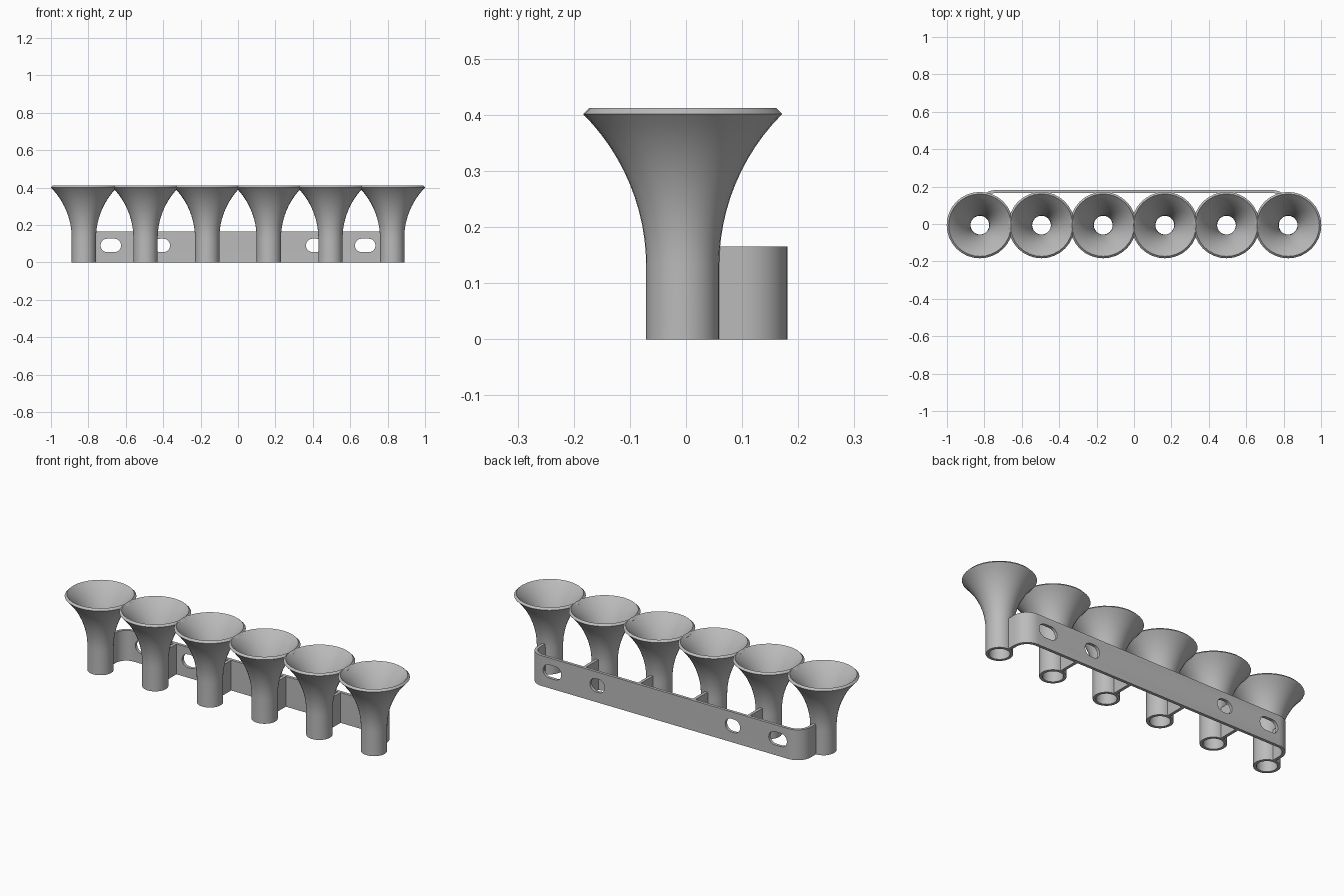
import bpy, bmesh
from math import sin, cos, pi, radians

cube = bpy.data.objects.get("Cube")
if cube:
    bpy.data.objects.remove(cube)

grey = bpy.data.materials.new("grey")
grey.use_nodes = True
GREY = (0.5, 0.5, 0.5, 1)
grey.diffuse_color = GREY
grey.node_tree.nodes["Principled BSDF"].inputs["Base Color"].default_value = GREY

SPACING = 0.3296
ROW_Y = -0.006
STRAP_H = 0.165
BACK = 0.181
THICK = 0.016


def add_object(name, bm):
    bmesh.ops.recalc_face_normals(bm, faces=bm.faces)
    mesh = bpy.data.meshes.new(name)
    bm.to_mesh(mesh)
    bm.free()
    mesh.materials.append(grey)
    ob = bpy.data.objects.new(name, mesh)
    bpy.context.collection.objects.link(ob)
    return ob


def add_prism(bm, outline, direction):
    face = bm.faces.new([bm.verts.new(p) for p in outline])
    new = bmesh.ops.extrude_face_region(bm, geom=[face])["geom"]
    bmesh.ops.translate(bm, vec=direction,
                        verts=[v for v in new if isinstance(v, bmesh.types.BMVert)])


def smooth(ob):
    bpy.ops.object.select_all(action='DESELECT')
    ob.select_set(True)
    bpy.context.view_layer.objects.active = ob
    bpy.ops.object.shade_smooth_by_angle(angle=radians(30))


# Trumpet: straight tube whose two walls flare along concentric arcs
def flare(radius, steps=12):
    angles = [radians(45) * i / steps for i in range(steps + 1)]
    return [(0.449 - radius * cos(a), 0.13 + radius * sin(a)) for a in angles]


def make_trumpet(segments=32):
    outer, inner = flare(0.384), flare(0.399)
    profile = [(outer[0][0], 0)] + outer + inner[::-1] + [(inner[0][0], 0)]
    bm = bmesh.new()
    rings = []
    for s in range(segments):
        a = 2 * pi * s / segments
        rings.append([bm.verts.new((r * cos(a), r * sin(a), z)) for r, z in profile])
    n = len(profile)
    for s in range(segments):
        here, there = rings[s], rings[(s + 1) % segments]
        for i in range(n):
            j = (i + 1) % n
            bm.faces.new((here[i], there[i], there[j], here[j]))
    return add_object("trumpet_1", bm)


trumpet = make_trumpet()
smooth(trumpet)
centres = [(i - 2.5) * SPACING for i in range(6)]
trumpet.location = (centres[0], ROW_Y, 0)
for i, x in enumerate(centres[1:], 2):
    copy = bpy.data.objects.new(f"trumpet_{i}", trumpet.data)
    copy.location = (x, ROW_Y, 0)
    bpy.context.collection.objects.link(copy)

# Mounting strap: flat bar with rounded ends turning forward into the end tubes
BEND = 0.08
END_Y = 0.048


def strap_edge(radius):
    cx, cy = 2.5 * SPACING - BEND, BACK - BEND
    arc = [(cx + radius * cos(a), cy + radius * sin(a), 0)
           for a in [pi / 2 * i / 10 for i in range(11)]]
    half = [(cx + radius, END_Y, 0)] + arc
    return half + [(-x, y, z) for x, y, z in reversed(half)]


bm = bmesh.new()
add_prism(bm, strap_edge(BEND) + strap_edge(BEND - THICK)[::-1], (0, 0, STRAP_H))
strap = add_object("mounting_strap", bm)

# Rounded slots through the strap
bm = bmesh.new()
SLOT_R = 0.036
for x, width in ((0.68, 0.11), (0.408, 0.09)):
    for side in (-1, 1):
        shift = width / 2 - SLOT_R
        outline = []
        for end in (1, -1):
            for i in range(11):
                a = -end * pi / 2 + end * pi * i / 10 if end == 1 else pi / 2 + pi * i / 10
                outline.append((side * x + end * shift + SLOT_R * cos(a),
                                BACK - 0.04, 0.091 + SLOT_R * sin(a)))
        add_prism(bm, outline, (0, 0.08, 0))
cutter = add_object("slot_cutter", bm)
cutter.hide_render = True

cut = strap.modifiers.new("slots", 'BOOLEAN')
cut.operation = 'DIFFERENCE'
cut.solver = 'EXACT'
cut.object = cutter
graph = bpy.context.evaluated_depsgraph_get()
cut_mesh = bpy.data.meshes.new_from_object(strap.evaluated_get(graph))
strap.modifiers.clear()
strap.data = cut_mesh
bpy.data.objects.remove(cutter)
smooth(strap)

# Webs joining the four middle tubes to the strap
for i, x in enumerate(centres[1:5], 1):
    bm = bmesh.new()
    left, right, rear = x - THICK / 2, x + THICK / 2, BACK - THICK / 2
    add_prism(bm, [(left, END_Y, 0), (right, END_Y, 0), (right, rear, 0), (left, rear, 0)],
              (0, 0, STRAP_H))
    add_object(f"web_{i}", bm)
